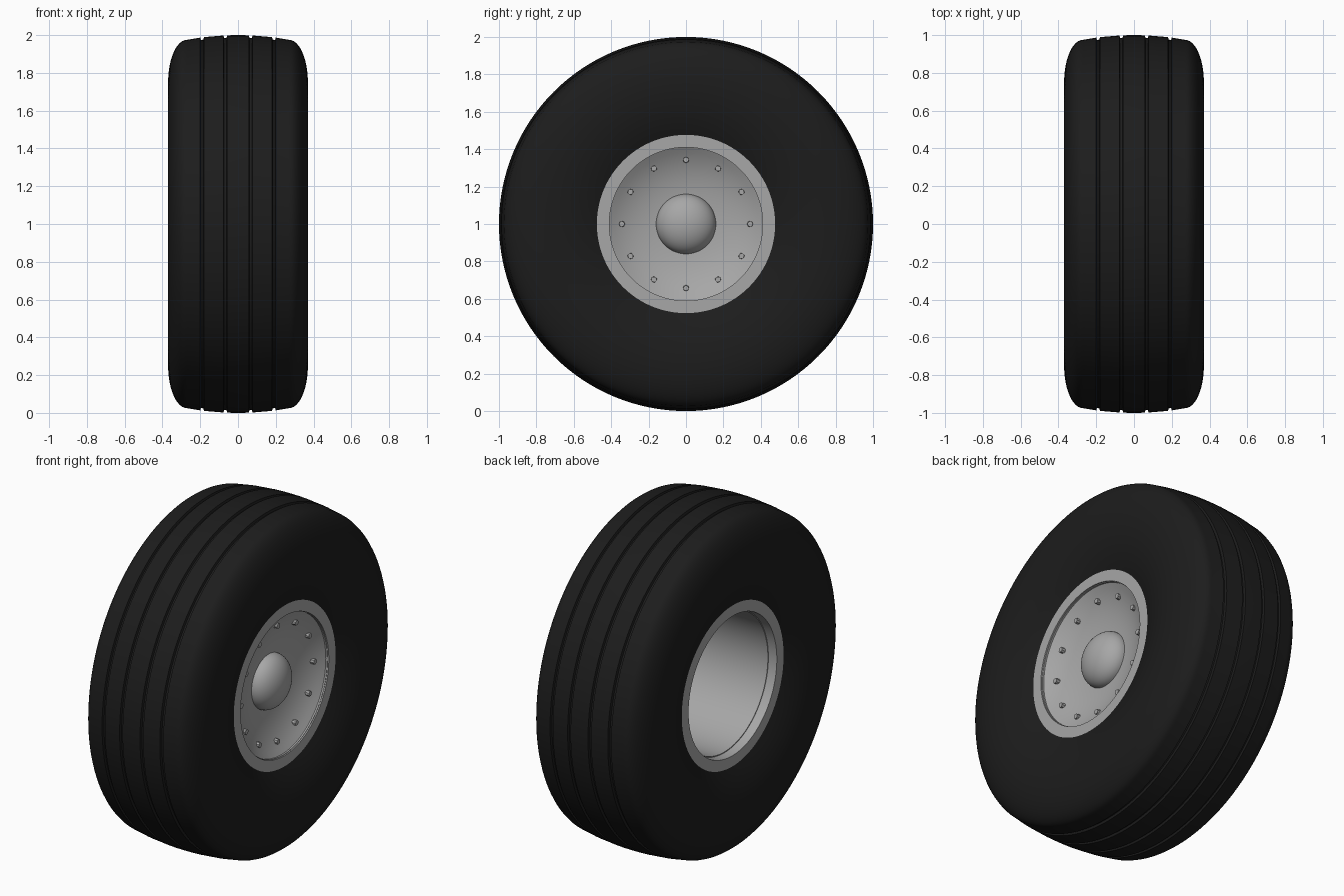
import bpy, bmesh
from math import sin, cos, pi, radians
from mathutils import Matrix, Vector

if "Cube" in bpy.data.objects:
    bpy.data.objects.remove(bpy.data.objects["Cube"])

AXLE = Vector((0, 0, 1))


def material(name, value):
    m = bpy.data.materials.new(name)
    m.use_nodes = True
    m.diffuse_color = (value, value, value, 1)
    bsdf = m.node_tree.nodes["Principled BSDF"]
    bsdf.inputs["Base Color"].default_value = (value, value, value, 1)
    bsdf.inputs["Roughness"].default_value = 0.6
    return m


def finish(name, bm, mat, smooth=True):
    bmesh.ops.recalc_face_normals(bm, faces=bm.faces[:])
    mesh = bpy.data.meshes.new(name)
    bm.to_mesh(mesh)
    bm.free()
    mesh.materials.append(mat)
    obj = bpy.data.objects.new(name, mesh)
    obj.location = AXLE
    bpy.context.collection.objects.link(obj)
    if smooth:
        bpy.ops.object.select_all(action='DESELECT')
        obj.select_set(True)
        bpy.context.view_layer.objects.active = obj
        bpy.ops.object.shade_smooth_by_angle(angle=radians(30))
    return obj


def lathe(name, profile, mat, closed=False, steps=128):
    """Revolve (x, radius) points around the axle."""
    bm = bmesh.new()
    verts = [bm.verts.new((x, 0, r)) for x, r in profile]
    pairs = list(zip(verts, verts[1:]))
    if closed:
        pairs.append((verts[-1], verts[0]))
    edges = [bm.edges.new(p) for p in pairs]
    bmesh.ops.spin(bm, geom=verts + edges, cent=(0, 0, 0), axis=(1, 0, 0),
                   angle=2 * pi, steps=steps, use_duplicate=False)
    bmesh.ops.remove_doubles(bm, verts=bm.verts[:], dist=0.0002)
    return finish(name, bm, mat)


rubber = material("black rubber", 0.012)
metal = material("grey metal", 0.385)


# Tyre: crowned tread with grooves, rounded shoulder, sidewall sloping in to the bead
def crown(x):
    return 1 - 0.33 * x * x


half = [(0, 1.0)]
for g in (0.067, 0.19):
    for dx, depth in ((-0.01, 0), (-0.006, 0.013), (0.006, 0.013), (0.01, 0)):
        half.append((g + dx, crown(g + dx) - depth))
for i in range(13):
    a = pi / 2 * (1 - i / 12)
    half.append((0.27 + 0.10 * cos(a), 0.75 + 0.225 * sin(a)))
for i in range(1, 11):
    t = i / 10
    half.append((0.37 - 0.067 * t * t, 0.75 - 0.28 * t))
tyre = [(-x, r) for x, r in reversed(half[1:])] + half
lathe("tyre", tyre, rubber, closed=True)


# Rim: bowl-shaped face on the left, flat flanges, open barrel on the right
def dish_x(r):
    return 0.195 + 1.35 * r ** 3


dish = [(dish_x(r), r) for r in (0.41 * i / 14 for i in range(15))]
flange = [(0.298, 0.41), (0.298, 0.413), (0.306, 0.413), (0.306, 0.478)]
back = [(-0.306, 0.478), (-0.306, 0.413), (-0.253, 0.41), (-0.253, 0.405)]
inner = [(x - 0.012, r) for x, r in reversed(dish) if r < 0.4]
lathe("rim", dish + flange + back + [(0.27, 0.405)] + inner, metal)

# Domed hub cap in the middle of the dish
cap = [(0.2 + 0.107 * sin(a), 0.16 * cos(a))
       for a in (pi / 2 * i / 14 for i in range(15))]
lathe("hub_cap", cap, metal, steps=64)

# Ring of twelve bolts
bm = bmesh.new()
for i in range(12):
    spin = Matrix.Rotation(i * pi / 6, 4, 'X')
    place = Matrix.Translation((0.25, 0, 0.343)) @ Matrix.Rotation(pi / 2, 4, 'Y')
    bmesh.ops.create_cone(bm, cap_ends=True, segments=8, radius1=0.017,
                          radius2=0.015, depth=0.032, matrix=spin @ place)
finish("bolts", bm, metal, smooth=False)
